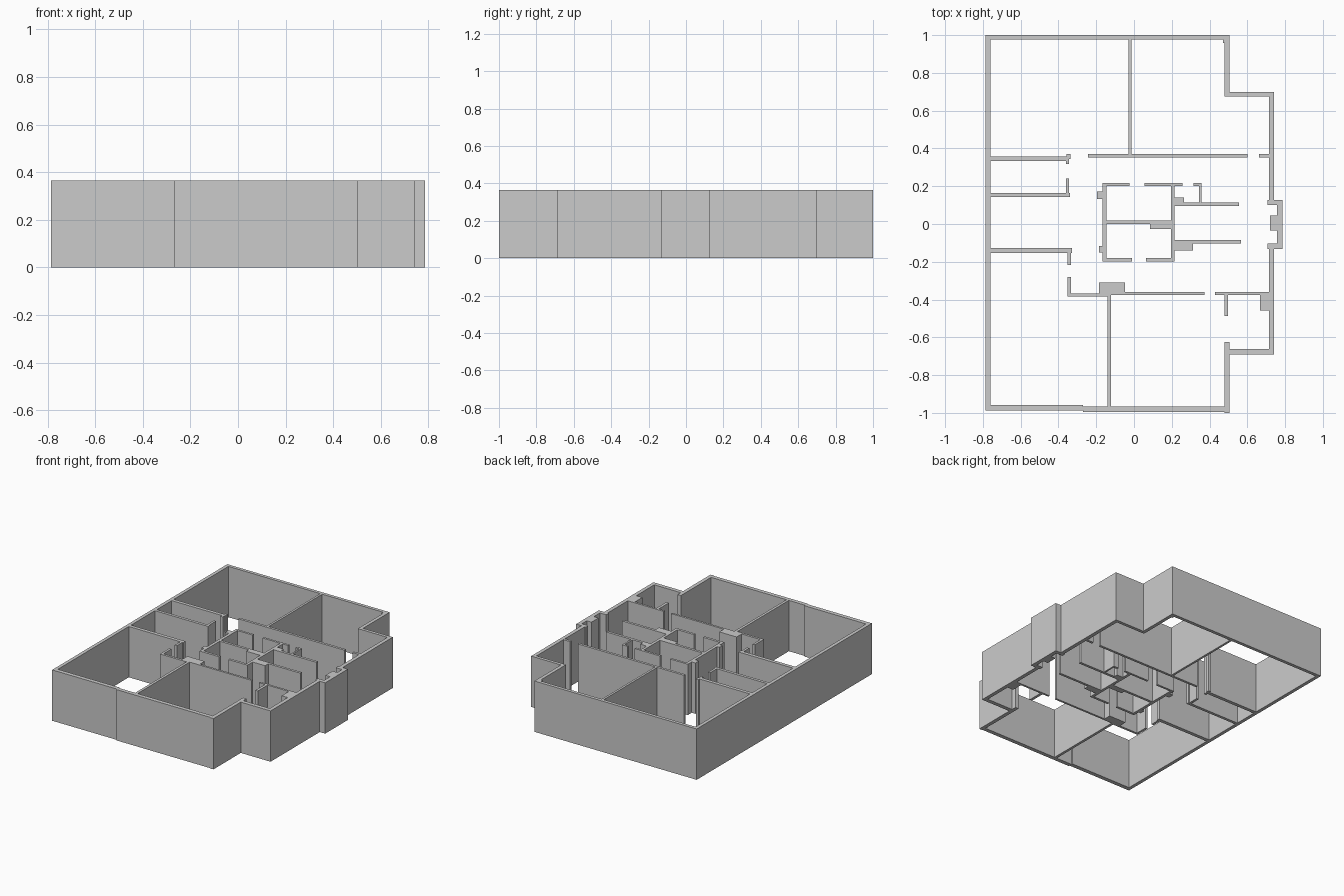
import bpy, bmesh

HEIGHT = 0.365


def walls(name, *rects):
    """Union of plan rectangles (x0, x1, y0, y1), raised to wall height."""
    xs = sorted({v for r in rects for v in r[:2]})
    ys = sorted({v for r in rects for v in r[2:]})

    def solid(i, j):
        if not (0 <= i < len(xs) - 1 and 0 <= j < len(ys) - 1):
            return False
        cx, cy = (xs[i] + xs[i + 1]) / 2, (ys[j] + ys[j + 1]) / 2
        return any(a < cx < b and c < cy < d for a, b, c, d in rects)

    bm = bmesh.new()
    for i in range(len(xs) - 1):
        for j in range(len(ys) - 1):
            if not solid(i, j):
                continue
            ring = [(xs[i], ys[j]), (xs[i + 1], ys[j]),
                    (xs[i + 1], ys[j + 1]), (xs[i], ys[j + 1])]
            bm.faces.new([bm.verts.new((x, y, HEIGHT)) for x, y in ring])
            bm.faces.new([bm.verts.new((x, y, 0)) for x, y in reversed(ring)])
            for k, (di, dj) in enumerate(((0, -1), (1, 0), (0, 1), (-1, 0))):
                if not solid(i + di, j + dj):
                    a, b = ring[k], ring[(k + 1) % 4]
                    bm.faces.new([bm.verts.new(p) for p in (
                        (*a, 0), (*b, 0), (*b, HEIGHT), (*a, HEIGHT))])
    bmesh.ops.remove_doubles(bm, verts=bm.verts, dist=1e-5)
    bmesh.ops.dissolve_limit(bm, angle_limit=0.01, verts=bm.verts, edges=bm.edges)
    mesh = bpy.data.meshes.new(name)
    bm.to_mesh(mesh)
    bm.free()
    bpy.context.collection.objects.link(bpy.data.objects.new(name, mesh))


# Outer shell with stepped right corners and shallow bay
walls("outer_walls",
      (-0.785, -0.76, -0.985, 1.0),
      (-0.785, 0.505, 0.976, 1.0),
      (0.48, 0.505, 0.675, 1.0),
      (0.47, 0.48, 0.957, 0.976),
      (0.48, 0.742, 0.675, 0.698),
      (0.715, 0.742, 0.1, 0.698),
      (0.707, 0.785, 0.1, 0.126),
      (0.757, 0.785, -0.132, 0.126),
      (0.72, 0.757, -0.035, 0.045),
      (0.707, 0.785, -0.132, -0.103),
      (0.715, 0.742, -0.69, -0.103),
      (0.478, 0.742, -0.69, -0.661),
      (0.478, 0.505, -1.0, -0.625),
      (-0.27, 0.505, -0.996, -0.967),
      (-0.785, -0.27, -0.988, -0.958))

# Partitions of the two back rooms
walls("back_partitions",
      (-0.03, -0.014, 0.36, 0.976),
      (-0.243, 0.6, 0.352, 0.37),
      (0.662, 0.715, 0.352, 0.37))

# Small rooms along the left wall
walls("left_partitions",
      (-0.76, -0.343, 0.333, 0.358),
      (-0.357, -0.337, 0.345, 0.37),
      (-0.36, -0.343, 0.317, 0.358),
      (-0.76, -0.338, 0.143, 0.164),
      (-0.36, -0.343, 0.143, 0.24),
      (-0.76, -0.327, -0.154, -0.128),
      (-0.351, -0.334, -0.217, -0.128))

# Partitions and chimney blocks of the front rooms
walls("front_partitions",
      (-0.351, -0.334, -0.384, -0.28),
      (-0.351, -0.121, -0.384, -0.367),
      (-0.185, -0.048, -0.376, -0.31),
      (-0.121, 0.372, -0.376, -0.361),
      (0.43, 0.715, -0.376, -0.361),
      (0.478, 0.498, -0.487, -0.361),
      (0.667, 0.715, -0.457, -0.361),
      (-0.14, -0.121, -0.967, -0.367))

# Central core with its side closets
walls("central_core",
      (-0.166, -0.145, -0.199, 0.216),
      (-0.195, -0.166, 0.132, 0.172),
      (-0.185, -0.166, -0.15, -0.116),
      (-0.166, -0.025, 0.2, 0.216),
      (0.056, 0.256, 0.2, 0.216),
      (0.195, 0.215, -0.199, 0.216),
      (-0.166, -0.01, -0.199, -0.181),
      (0.063, 0.215, -0.199, -0.181),
      (-0.145, 0.195, 0.0, 0.018),
      (0.085, 0.195, -0.027, 0.0),
      (0.215, 0.557, 0.094, 0.113),
      (0.215, 0.265, 0.113, 0.14),
      (0.315, 0.357, 0.2, 0.216),
      (0.345, 0.357, 0.113, 0.216),
      (0.215, 0.567, -0.103, -0.085),
      (0.215, 0.313, -0.14, -0.103))
